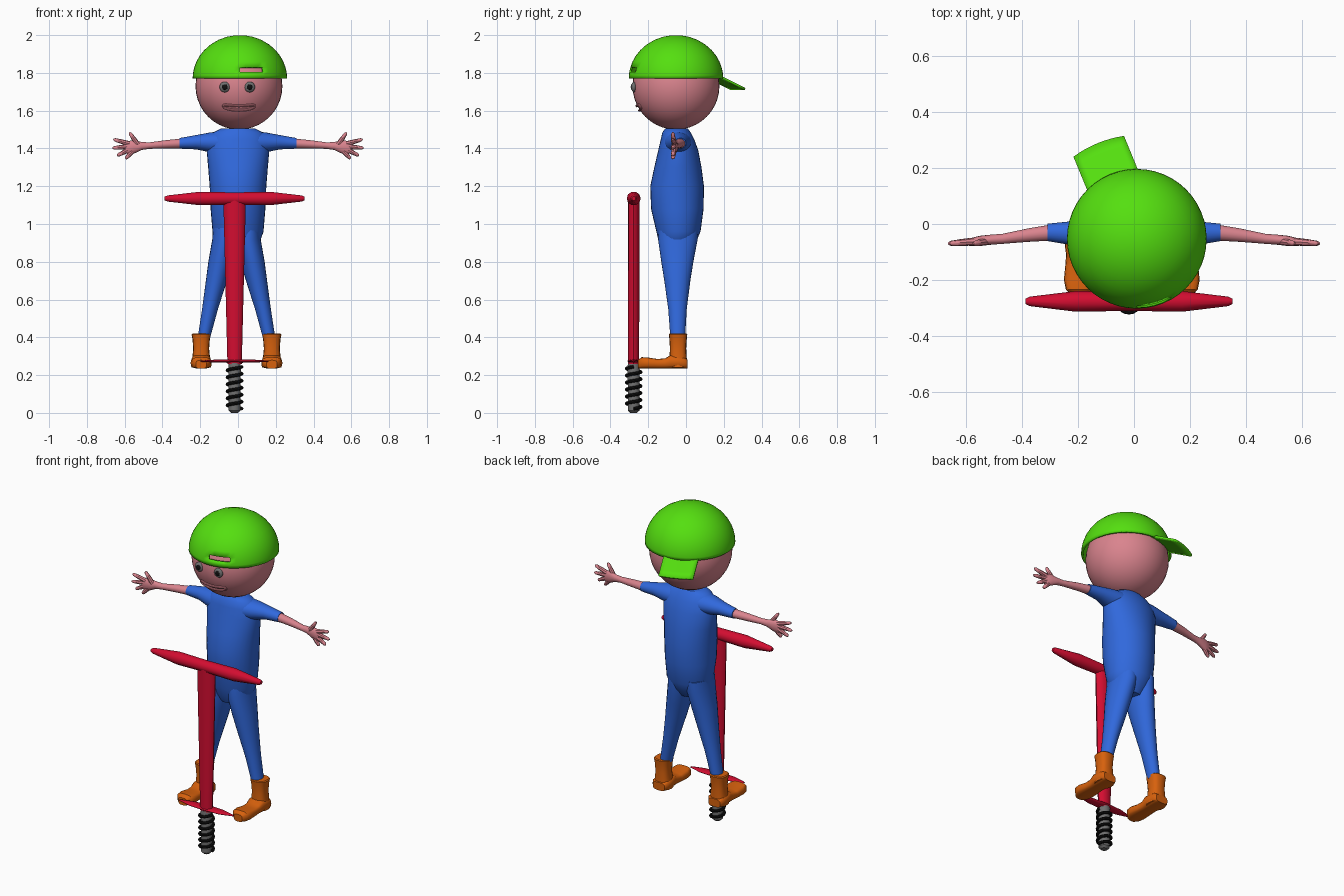
import bpy, bmesh
from math import sin, cos, pi, radians, copysign, sqrt
from mathutils import Vector, Matrix

if "Cube" in bpy.data.objects:
    bpy.data.objects.remove(bpy.data.objects["Cube"])


def material(name, rgb, rough=0.6):
    m = bpy.data.materials.new(name)
    m.use_nodes = True
    m.diffuse_color = (*rgb, 1)
    bsdf = m.node_tree.nodes["Principled BSDF"]
    bsdf.inputs["Base Color"].default_value = (*rgb, 1)
    bsdf.inputs["Roughness"].default_value = rough
    return m


GREEN = material("cap green", (0.09, 0.74, 0.005))
BLUE = material("suit blue", (0.03, 0.14, 0.72))
RED = material("frame red", (0.65, 0.004, 0.03))
SKIN = material("skin pink", (0.70, 0.23, 0.27))
ORANGE = material("boot orange", (0.68, 0.12, 0.004))
GREY = material("steel grey", (0.16, 0.16, 0.16))
BLACK = material("black", (0.005, 0.005, 0.005))


def finish(name, bm, mat, angle=40):
    bmesh.ops.recalc_face_normals(bm, faces=bm.faces)
    me = bpy.data.meshes.new(name)
    bm.to_mesh(me)
    bm.free()
    ob = bpy.data.objects.new(name, me)
    bpy.context.collection.objects.link(ob)
    me.materials.append(mat)
    bpy.ops.object.select_all(action='DESELECT')
    bpy.context.view_layer.objects.active = ob
    ob.select_set(True)
    bpy.ops.object.shade_smooth_by_angle(angle=radians(angle))
    return ob


def bridge(rings, caps=True, loop=False):
    """Skin a list of rings of points with quads."""
    bm = bmesh.new()
    vs = [[bm.verts.new(p) for p in r] for r in rings]
    n = len(vs[0])
    pairs = list(zip(vs, vs[1:])) + ([(vs[-1], vs[0])] if loop else [])
    for a, b in pairs:
        for i in range(n):
            j = (i + 1) % n
            bm.faces.new((a[i], a[j], b[j], b[i]))
    if caps and not loop:
        bm.faces.new(vs[0])
        bm.faces.new(vs[-1])
    return bm


def loft(name, axis, rows, mat, n=24, power=1.0, angle=40):
    """Rows are (position on axis, two centre values, two radii)."""
    rings = []
    for t, c, d, a, b in rows:
        ring = []
        for i in range(n):
            w = 2 * pi * i / n
            u = c + a * copysign(abs(cos(w)) ** power, cos(w))
            v = d + b * copysign(abs(sin(w)) ** power, sin(w))
            ring.append({'x': (t, u, v), 'y': (u, t, v), 'z': (u, v, t)}[axis])
        rings.append(ring)
    return finish(name, bridge(rings), mat, angle)


def tube(name, pts, radii, mat, ref, n=8, loop=False):
    """Round tube along a path with a radius at each point."""
    pts = [Vector(p) for p in pts]
    ref, rings, k = Vector(ref), [], len(pts)
    for i, p in enumerate(pts):
        if loop:
            t = pts[(i + 1) % k] - pts[i - 1]
        else:
            t = pts[min(i + 1, k - 1)] - pts[max(i - 1, 0)]
        u = ref.cross(t).normalized()
        v = t.cross(u).normalized()
        rings.append([p + radii[i] * (u * cos(2 * pi * j / n) + v * sin(2 * pi * j / n))
                      for j in range(n)])
    return finish(name, bridge(rings, loop=loop), mat)


def ball(name, centre, size, mat, seg=32):
    bm = bmesh.new()
    bmesh.ops.create_uvsphere(bm, u_segments=seg, v_segments=seg // 2, radius=1,
                              matrix=Matrix.Translation(centre) @ Matrix.Diagonal((*size, 1)))
    return finish(name, bm, mat)


# Head and face
HEAD, R = Vector((0.005, -0.053, 1.73)), 0.23
ball("head", HEAD, (R, R, R), SKIN, 40)


def on_face(x, z, lift=0.0):
    d = R * R - (x - HEAD.x) ** 2 - (z - HEAD.z) ** 2
    return Vector((x, HEAD.y - sqrt(d) - lift, z))


for side, x in (("right", -0.07), ("left", 0.062)):
    eye = on_face(x, 1.725)
    ball(side + "_eye", eye, (0.028, 0.014, 0.028), GREY, 20)
    ball(side + "_pupil", eye + Vector((0, -0.011, 0)), (0.015, 0.006, 0.015), BLACK, 16)

lip = []
for i in range(32):
    w = 2 * pi * i / 32
    x = 0.082 * copysign(abs(cos(w)) ** 0.6, cos(w))
    z = 1.613 + 0.012 * copysign(abs(sin(w)) ** 0.6, sin(w)) + 1.6 * x * x
    lip.append(on_face(x + 0.005, z, 0.003))
tube("lips", lip, [0.007] * 32, SKIN, (0, 1, 0), 8, loop=True)

# Cap shell with an adjustment slot, and its brim at the back
CX, CY, SEG = 0.01, -0.053, 48
rings = []
for z in (0, 0.018, 0.035, 0.06, 0.09, 0.12, 0.15, 0.18, 0.205, 0.221, 0.229):
    r = 0.25 * sqrt(1 - (z / 0.23) ** 2)
    rings.append([(CX + r * cos(2 * pi * i / SEG), CY + r * sin(2 * pi * i / SEG), 1.77 + z)
                  for i in range(SEG)])
bm = bridge(rings, caps=False)
bm.verts.ensure_lookup_table()
bm.faces.new(bm.verts[-SEG:])
slot = []
for f in bm.faces:
    c = f.calc_center_median()
    if 1.805 < c.z < 1.83 and 0.01 < c.x < 0.135 and c.y < CY:
        slot.append(f)
bmesh.ops.delete(bm, geom=slot, context='FACES')
cap = finish("cap", bm, GREEN)
mod = cap.modifiers.new("thickness", 'SOLIDIFY')
mod.thickness = 0.012

bm = bmesh.new()
bmesh.ops.create_grid(bm, x_segments=8, y_segments=4, size=1)
out = Vector((-0.14, 0.34, 0)).normalized()
across = Vector((out.y, -out.x, 0))
for v in bm.verts:
    s, t = v.co.x, (v.co.y + 1) / 2
    r = 0.205 + t * 0.165 - 0.012 * s * s * t
    v.co = Vector((CX, CY, 1.79 - 0.07 * t)) + out * r + across * 0.098 * s
brim = finish("cap_brim", bm, GREEN)
mod = brim.modifiers.new("thickness", 'SOLIDIFY')
mod.thickness = 0.012

# Torso
loft("torso", 'z', [
    (0.86, 0, -0.05, 0.07, 0.07), (0.91, 0, -0.045, 0.118, 0.10),
    (0.96, 0, -0.04, 0.135, 0.117), (1.08, 0, -0.046, 0.145, 0.139),
    (1.20, 0, -0.047, 0.150, 0.142), (1.30, 0, -0.043, 0.158, 0.125),
    (1.39, 0, -0.041, 0.166, 0.106), (1.45, 0, -0.045, 0.158, 0.088),
    (1.485, 0, -0.05, 0.130, 0.075), (1.505, 0, -0.05, 0.09, 0.06)], BLUE, 32)

# Limbs, built once for each side
for side, s in (("right", -1), ("left", 1)):
    o = -0.008
    loft(side + "_leg", 'z', [
        (z, o + s * x, y, a, b) for z, x, y, a, b in (
            (0.98, 0.06, -0.04, 0.065, 0.105), (0.92, 0.062, -0.043, 0.066, 0.105),
            (0.80, 0.085, -0.046, 0.064, 0.085), (0.70, 0.106, -0.046, 0.056, 0.069),
            (0.55, 0.140, -0.045, 0.042, 0.049), (0.40, 0.172, -0.044, 0.033, 0.039))], BLUE)

    bx = o + s * 0.187
    loft(side + "_boot_shaft", 'z', [
        (z, bx, -0.042, a, b) for z, a, b in (
            (0.24, 0.052, 0.046), (0.29, 0.047, 0.046), (0.34, 0.042, 0.043),
            (0.39, 0.046, 0.046), (0.415, 0.051, 0.049), (0.42, 0.046, 0.045))],
         ORANGE, 16, 0.75)
    loft(side + "_boot_foot", 'y', [
        (y, bx, 0.235 + h, a, h) for y, a, h in (
            (0.007, 0.040, 0.024), (-0.01, 0.052, 0.030), (-0.08, 0.052, 0.036),
            (-0.11, 0.048, 0.027), (-0.15, 0.051, 0.025), (-0.20, 0.056, 0.029),
            (-0.235, 0.049, 0.030), (-0.255, 0.028, 0.022))], ORANGE, 16, 0.6)

    loft(side + "_sleeve", 'x', [
        (s * x, y, z, a, b) for x, y, z, a, b in (
            (0.08, -0.045, 1.430, 0.075, 0.062), (0.15, -0.04, 1.432, 0.062, 0.052),
            (0.22, -0.033, 1.433, 0.043, 0.038), (0.31, -0.030, 1.427, 0.031, 0.028))], BLUE)
    loft(side + "_forearm", 'x', [
        (s * x, y, z, a, b) for x, y, z, a, b in (
            (0.29, -0.030, 1.427, 0.029, 0.026), (0.38, -0.040, 1.422, 0.024, 0.022),
            (0.47, -0.053, 1.415, 0.018, 0.017), (0.51, -0.056, 1.413, 0.018, 0.021),
            (0.55, -0.060, 1.408, 0.018, 0.035), (0.58, -0.064, 1.404, 0.015, 0.036),
            (0.595, -0.066, 1.403, 0.009, 0.028))], SKIN, 16)
    for label, x0, z0, x1, z1 in (("thumb", 0.53, 1.42, 0.575, 1.485),
                                  ("index", 0.575, 1.425, 0.66, 1.448),
                                  ("middle", 0.58, 1.41, 0.665, 1.402),
                                  ("ring", 0.575, 1.395, 0.64, 1.362),
                                  ("little", 0.56, 1.385, 0.595, 1.345)):
        a, b = Vector((s * x0, -0.063, z0)), Vector((s * x1, -0.070, z1))
        tube(f"{side}_{label}_finger", [a, a.lerp(b, 0.5), a.lerp(b, 0.9), b],
             [0.014, 0.012, 0.009, 0.004], SKIN, (0, 1, 0))

# Jumping stick: handlebar, pole, foot rest
PX, PY = -0.018, -0.277
loft("handlebar", 'x', [
    (PX + x, PY, 1.135, r, r) for x, r in (
        (-0.37, 0.010), (-0.355, 0.017), (-0.19, 0.037), (0, 0.034),
        (0.19, 0.037), (0.355, 0.017), (0.37, 0.010))], RED, 10)
loft("pole", 'z', [(0.26, PX, PY, 0.038, 0.029), (0.70, PX, PY, 0.049, 0.030),
                   (1.14, PX, PY, 0.060, 0.031)], RED, 12)
loft("foot_rest", 'x', [
    (PX + x, PY, 0.274, a, b) for x, a, b in (
        (-0.18, 0.006, 0.003), (-0.10, 0.028, 0.008), (0, 0.034, 0.009),
        (0.10, 0.028, 0.008), (0.18, 0.006, 0.003))], RED, 12)

# Spring and its core
loft("spring_core", 'z', [
    (z, PX, PY, r, r) for z, r in ((0, 0.018), (0.012, 0.031), (0.25, 0.033), (0.265, 0.030))],
     GREY, 14)
turns, per = 6, 20
coil = []
for i in range(turns * per + 1):
    w = 2 * pi * i / per
    coil.append((PX + 0.038 * cos(w), PY + 0.038 * sin(w), 0.022 + 0.222 * i / (turns * per)))
tube("spring", coil, [0.009] * len(coil), BLACK, (0, 0, 1), 8)
